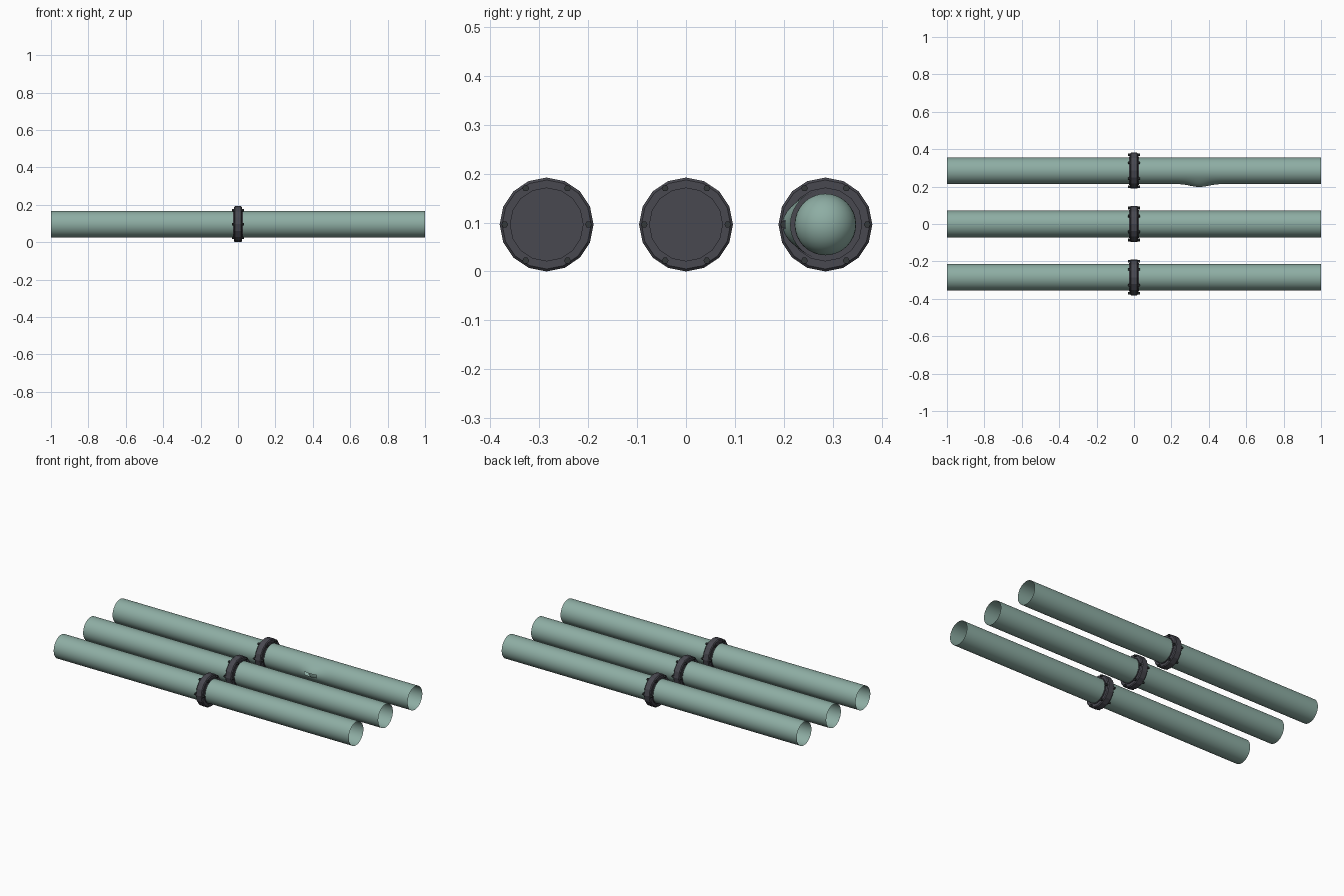
import bpy, bmesh, math
from mathutils import Matrix

cube = bpy.data.objects.get("Cube")
if cube:
    bpy.data.objects.remove(cube, do_unlink=True)

R = 0.071            # pipe radius
FLANGE = 0.096       # flange radius, also the height of the pipe axis
SPACING = 0.285
DENT_X = 0.35


def material(name, color):
    m = bpy.data.materials.new(name)
    m.use_nodes = True
    m.diffuse_color = (*color, 1)
    m.node_tree.nodes["Principled BSDF"].inputs["Base Color"].default_value = (*color, 1)
    return m


teal = material("pale teal paint", (0.27, 0.42, 0.37))
iron = material("dark iron", (0.065, 0.065, 0.08))
bolt_mat = material("bolt steel", (0.035, 0.04, 0.042))


def finish(bm, name, mat, y, angle=35):
    mesh = bpy.data.meshes.new(name)
    bm.to_mesh(mesh)
    bm.free()
    ob = bpy.data.objects.new(name, mesh)
    bpy.context.collection.objects.link(ob)
    ob.location = (0, y, FLANGE)
    mesh.materials.append(mat)
    if angle:
        bpy.ops.object.select_all(action='DESELECT')
        ob.select_set(True)
        bpy.context.view_layer.objects.active = ob
        bpy.ops.object.shade_smooth_by_angle(angle=math.radians(angle))
    return ob


def lathe(profile, sides, shape=None):
    """Sweep (x, radius) points around the x axis."""
    bm = bmesh.new()
    rings = []
    for x, r in profile:
        ring = []
        for i in range(sides):
            a = math.tau * i / sides
            rr = shape(x, r, a) if shape else r
            ring.append(bm.verts.new((x, rr * math.cos(a), rr * math.sin(a))))
        rings.append(ring)
    for lo, hi in zip(rings, rings[1:]):
        for i in range(sides):
            j = (i + 1) % sides
            bm.faces.new((lo[i], hi[i], hi[j], lo[j]))
    return bm, rings


def bulge(x, r, a):
    """Wall pushed outwards on the front side of the pipe."""
    dx = (x - DENT_X) / 0.065
    da = (a - math.pi) / 0.55
    return r + 0.017 * math.exp(-dx * dx - da * da)


def pipe(name, y, burst):
    if burst:
        xs = [-1, 0] + [0.15 + 0.01 * i for i in range(41)] + [1]
        bm, _ = lathe([(x, R) for x in xs], 64, bulge)
        # narrow split along the crest of the bulge
        split = [f for f in bm.faces
                 if abs(f.calc_center_median().x - DENT_X) < 0.04
                 and f.calc_center_median().y < 0
                 and abs(f.calc_center_median().z) < 0.008]
        bmesh.ops.delete(bm, geom=split, context='FACES')
    else:
        bm, _ = lathe([(-1, R), (0, R), (1, R)], 64)
    finish(bm, name, teal, y)


def flange(name, y):
    half = [(0.027, 0.071), (0.027, 0.0755), (0.022, 0.0755),
            (0.022, 0.091), (0.017, FLANGE)]
    profile = [(-x, r) for x, r in half] + half[::-1]
    bm, rings = lathe(profile, 16)
    bm.faces.new(rings[0])
    bm.faces.new(rings[-1])
    bmesh.ops.recalc_face_normals(bm, faces=bm.faces)
    finish(bm, name, iron, y, 0)


def bolts(name, y):
    bm = bmesh.new()
    for i in range(6):
        a = math.tau * i / 6
        place = Matrix.Translation((0, 0.0855 * math.cos(a), 0.0855 * math.sin(a)))
        bmesh.ops.create_cone(bm, cap_ends=True, segments=6, radius1=0.007,
                              radius2=0.007, depth=0.066,
                              matrix=place @ Matrix.Rotation(math.pi / 2, 4, 'Y'))
    finish(bm, name, bolt_mat, y, 0)


# three parallel pipes, each with a bolted joint at the middle
for label, y in (("front", -SPACING), ("middle", 0), ("back", SPACING)):
    pipe(label + "_pipe", y, label == "back")
    flange(label + "_flange", y)
    bolts(label + "_bolts", y)

# rounded blockage inside the burst pipe
bm = bmesh.new()
bmesh.ops.create_uvsphere(bm, u_segments=32, v_segments=16, radius=0.063,
                          matrix=Matrix.Translation((DENT_X, 0, 0)))
finish(bm, "blockage_ball", teal, SPACING, 60)
